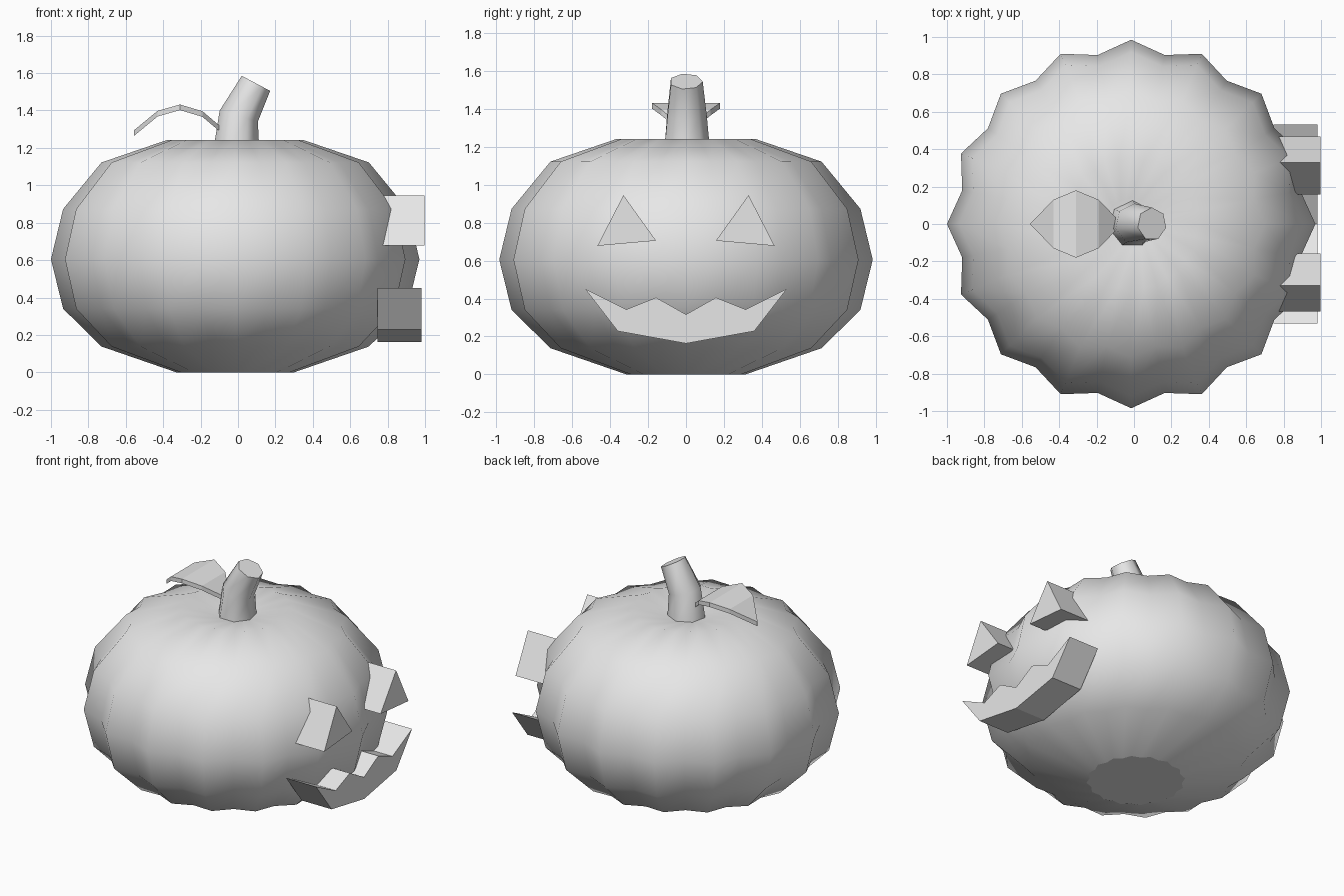
import bpy, bmesh, math
from mathutils import Vector, Matrix

if "Cube" in bpy.data.objects:
    bpy.data.objects.remove(bpy.data.objects["Cube"])

grey = bpy.data.materials.new("light grey")
grey.diffuse_color = (0.8, 0.8, 0.8, 1)
grey.use_nodes = True
grey.node_tree.nodes["Principled BSDF"].inputs["Base Color"].default_value = grey.diffuse_color


def make_object(name, bm, smooth=None):
    bmesh.ops.recalc_face_normals(bm, faces=bm.faces)
    for f in bm.faces:
        f.smooth = bool(smooth and smooth(f))
    mesh = bpy.data.meshes.new(name)
    bm.to_mesh(mesh)
    bm.free()
    mesh.materials.append(grey)
    ob = bpy.data.objects.new(name, mesh)
    bpy.context.collection.objects.link(ob)
    return ob


def loft(rings):
    """Skin a list of closed rings and cap both ends."""
    bm = bmesh.new()
    loops = [[bm.verts.new(p) for p in ring] for ring in rings]
    for a, b in zip(loops, loops[1:]):
        n = len(a)
        for i in range(n):
            bm.faces.new((a[i], a[(i + 1) % n], b[(i + 1) % n], b[i]))
    bm.faces.new(loops[0])
    bm.faces.new(loops[-1])
    return bm


def prism(name, outline, x0, x1):
    """Extrude a (y, z) outline along x."""
    make_object(name, loft([[(x, y, z) for y, z in outline] for x in (x0, x1)]))


# Ribbed pumpkin body: 16 ribs, alternating ridge and groove
CX = -0.015
profile = [(0.315, 0), (0.715, 0.138), (0.92, 0.34), (0.985, 0.605),
           (0.92, 0.873), (0.715, 1.122), (0.365, 1.242), (0.14, 1.2)]
rings = []
for r, z in profile:
    ring = []
    for i in range(32):
        a = math.radians(11.25 * i)
        rr = r * (0.935 if i % 2 else 1)
        ring.append((CX + rr * math.cos(a), rr * math.sin(a), z))
    rings.append(ring)
make_object("pumpkin_body", loft(rings), lambda f: f.calc_center_median().z > 0.01)

# Bent seven-sided stem: centre x, z, radius, tilt
rings = []
for x, z, r, tilt in [(-0.01, 1.17, 0.128, 0), (0.004, 1.37, 0.109, 16), (0.096, 1.545, 0.088, 28)]:
    rot = Matrix.Rotation(math.radians(tilt), 3, 'Y')
    ring = []
    for i in range(7):
        a = math.pi / 2 + math.tau * i / 7
        ring.append(Vector((x, 0, z)) + rot @ Vector((r * math.cos(a), r * math.sin(a), 0)))
    rings.append(ring)
make_object("stem", loft(rings), lambda f: len(f.verts) == 4)

# Arched leaf: x, top z, half width
stations = [(-0.555, 1.295, 0.002), (-0.43, 1.398, 0.13), (-0.31, 1.432, 0.18),
            (-0.19, 1.396, 0.13), (-0.065, 1.29, 0.002)]
T = 0.03
make_object("leaf", loft([[(x, -w, z), (x, w, z), (x, w, z - T), (x, -w, z - T)]
                          for x, z, w in stations]))

# Triangular eyes, mirrored
for side, s in (("left", -1), ("right", 1)):
    prism(side + "_eye", [(s * 0.33, 0.945), (s * 0.158, 0.705), (s * 0.467, 0.678)], 0.765, 0.998)

# Toothed mouth, mirrored half outline
upper = [(0.533, 0.452), (0.315, 0.342), (0.158, 0.405)]
mouth = ([(0, 0.163), (0.36, 0.228)] + upper + [(0, 0.316)]
         + [(-y, z) for y, z in reversed(upper)] + [(-0.36, 0.228)])
prism("mouth", mouth, 0.747, 0.98)
